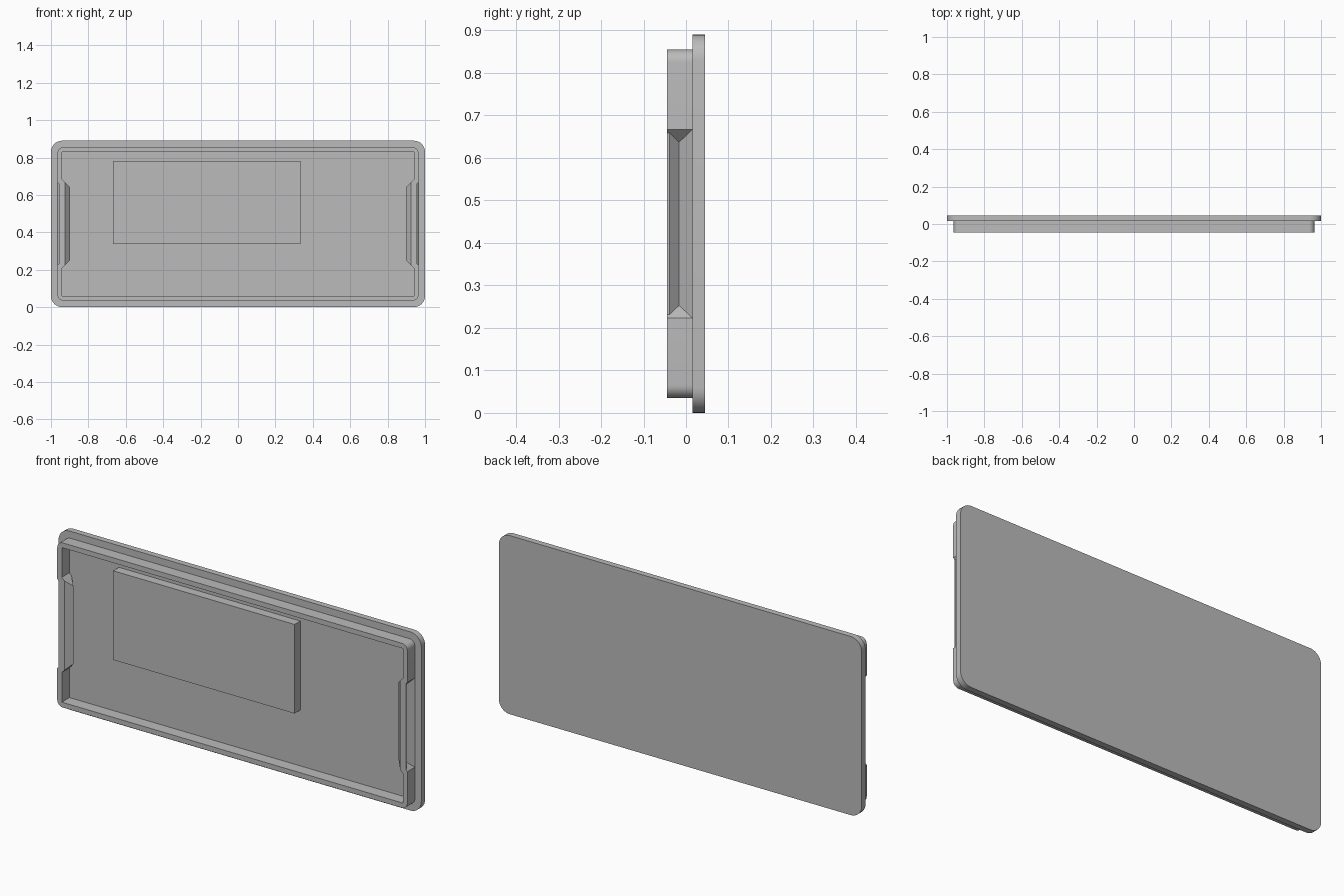
import bpy
import bmesh
import math

if "Cube" in bpy.data.objects:
    bpy.data.objects.remove(bpy.data.objects["Cube"])

MID_Z = 0.445
BACK, SEAT, FRONT = 0.045, 0.015, -0.045

grey = bpy.data.materials.new("plain_grey")
grey.use_nodes = True
grey.diffuse_color = (0.5, 0.5, 0.5, 1)
grey.node_tree.nodes["Principled BSDF"].inputs["Base Color"].default_value = (0.5, 0.5, 0.5, 1)


def prism(name, lower, upper):
    """Solid between two matching loops of points."""
    bm = bmesh.new()
    a = [bm.verts.new(p) for p in lower]
    b = [bm.verts.new(p) for p in upper]
    bm.faces.new(a)
    bm.faces.new(b)
    for i in range(len(a)):
        j = (i + 1) % len(a)
        bm.faces.new((a[i], a[j], b[j], b[i]))
    bmesh.ops.recalc_face_normals(bm, faces=bm.faces)
    mesh = bpy.data.meshes.new(name)
    bm.to_mesh(mesh)
    bm.free()
    mesh.materials.append(grey)
    obj = bpy.data.objects.new(name, mesh)
    bpy.context.collection.objects.link(obj)
    return obj


def slab(name, half_w, half_h, radius, y0, y1, centre=(0, MID_Z), steps=8):
    """Upright rectangle with rounded corners, between two depths."""
    loop = []
    for k, (sx, sz) in enumerate([(1, 1), (-1, 1), (-1, -1), (1, -1)]):
        for i in range(steps + 1 if radius else 1):
            t = math.pi / 2 * (k + i / steps)
            loop.append((centre[0] + sx * (half_w - radius) + radius * math.cos(t),
                         centre[1] + sz * (half_h - radius) + radius * math.sin(t)))
    return prism(name, [(x, y0, z) for x, z in loop], [(x, y1, z) for x, z in loop])


def clip_solid(name, side, section, half_at_wall):
    """Side section run along z, with ends sloping in at 45 degrees."""
    def ends(sign):
        return [(side * x, y, MID_Z + sign * (half_at_wall + x - 0.965)) for x, y in section]
    return prism(name, ends(-1), ends(1))


def combine(obj, tool, operation):
    tool.hide_render = True
    mod = obj.modifiers.new(operation.lower(), 'BOOLEAN')
    mod.operation = operation
    mod.solver = 'EXACT'
    mod.object = tool
    bpy.context.view_layer.objects.active = obj
    bpy.ops.object.modifier_apply(modifier=mod.name)
    bpy.data.objects.remove(tool)


# Cover plate
plate = slab("cover_plate", 1.0, 0.445, 0.06, SEAT, BACK)

# Raised rim, hollow inside
rim = slab("rim", 0.965, 0.41, 0.03, FRONT, SEAT)
combine(rim, slab("rim_hollow", 0.94, 0.385, 0, FRONT - 0.05, SEAT + 0.05), 'DIFFERENCE')

# Snap clips: a ridge inside each end wall and a matching groove outside
ridge = [(0.95, FRONT), (0.926, FRONT), (0.897, -0.016), (0.928, SEAT), (0.95, SEAT)]
groove = [(0.965, SEAT), (0.935, -0.016), (0.957, -0.039), (0.957, -0.08),
          (1.0, -0.08), (1.0, SEAT)]
for side in (1, -1):
    combine(rim, clip_solid("clip_ridge", side, ridge, 0.262), 'UNION')
    combine(rim, clip_solid("clip_groove", side, groove, 0.222), 'DIFFERENCE')

# Pad on the inner face
pad = slab("inner_pad", 0.5, 0.222, 0, -0.03, SEAT, centre=(-0.167, 0.56))

# Smooth the round corners, keep the rest sharp
for obj in (plate, rim, pad):
    bpy.ops.object.select_all(action='DESELECT')
    obj.select_set(True)
    bpy.context.view_layer.objects.active = obj
    bpy.ops.object.shade_smooth_by_angle(angle=math.radians(30))
